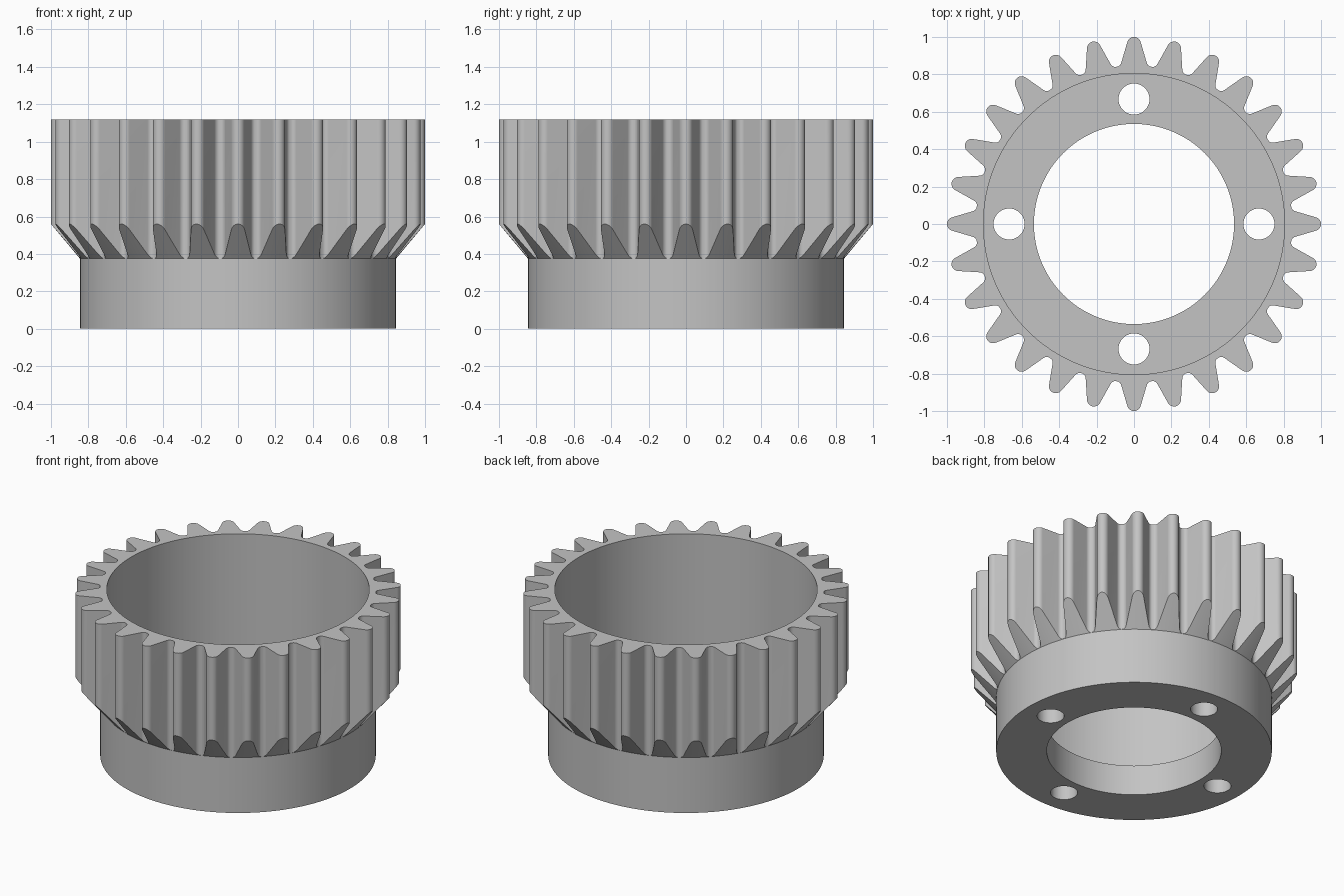
import bpy, bmesh, math
from mathutils import Vector

cube = bpy.data.objects.get("Cube")
if cube:
    bpy.data.objects.remove(cube, do_unlink=True)

TEETH = 28
TIP_R, ROOT_R, COLLAR_R = 1.0, 0.845, 0.845
CUP_R, BORE_R = 0.805, 0.535
TOP, FLOOR, COLLAR_TOP, CHAMFER_TOP = 1.12, 0.205, 0.375, 0.56
TIP_ROUND, ROOT_ROUND = 0.037, 0.031

metal = bpy.data.materials.new("grey metal")
metal.use_nodes = True
metal.diffuse_color = (0.55, 0.55, 0.55, 1)
metal.node_tree.nodes["Principled BSDF"].inputs["Base Color"].default_value = (0.55, 0.55, 0.55, 1)


def arc(centre, radius, start, end, steps):
    return [centre + radius * Vector((math.cos(a), math.sin(a)))
            for a in (start + (end - start) * i / steps for i in range(steps + 1))]


def half_tooth():
    """Rounded tip, straight flank and root fillet, as (angle from tooth axis, radius)."""
    half = math.pi / TEETH
    valley = Vector((math.sin(half), math.cos(half)))
    tip = Vector((0, TIP_R - TIP_ROUND))
    root = valley * (ROOT_R + ROOT_ROUND)
    gap = root - tip
    # the flank is the inner common tangent of the two arcs
    normal = math.atan2(gap.y, gap.x) + math.acos((TIP_ROUND + ROOT_ROUND) / gap.length)
    points = arc(tip, TIP_ROUND, math.pi / 2, normal, 7)
    points += arc(root, ROOT_ROUND, normal + math.pi, 1.5 * math.pi - half, 7)
    return [(math.atan2(p.x, p.y), p.length) for p in points]


# Toothed cup: every column of the outline carries the same wall section
half = half_tooth()
tooth = [(-a, r) for a, r in half[:0:-1]] + half[:-1]
slope = (CHAMFER_TOP - COLLAR_TOP) / (TIP_R - COLLAR_R)
bm = bmesh.new()
columns = []
for t in range(TEETH):
    for offset, r in tooth:
        a = math.pi / 2 + t * math.tau / TEETH + offset
        r = max(r, COLLAR_R + 0.001)
        section = [(BORE_R, 0), (COLLAR_R, 0), (COLLAR_R, COLLAR_TOP),
                   (r, COLLAR_TOP + (r - COLLAR_R) * slope), (r, TOP),
                   (CUP_R, TOP), (CUP_R, FLOOR), (BORE_R, FLOOR)]
        columns.append([bm.verts.new((q * math.cos(a), q * math.sin(a), z)) for q, z in section])
for i, col in enumerate(columns):
    nxt = columns[(i + 1) % len(columns)]
    for j in range(len(col)):
        k = (j + 1) % len(col)
        bm.faces.new((col[j], nxt[j], nxt[k], col[k]))
bmesh.ops.recalc_face_normals(bm, faces=bm.faces)
mesh = bpy.data.meshes.new("toothed_cup")
bm.to_mesh(mesh)
bm.free()
mesh.materials.append(metal)
gear = bpy.data.objects.new("toothed_cup", mesh)
bpy.context.collection.objects.link(gear)

# Four bolt holes through the floor
for i in range(4):
    a = i * math.pi / 2
    bpy.ops.mesh.primitive_cylinder_add(vertices=48, radius=0.083, depth=0.6,
                                        location=(0.668 * math.cos(a), 0.668 * math.sin(a), 0.1))
    cutter = bpy.context.object
    cutter.name = f"bolt_hole_cutter_{i + 1}"
    cutter.data.materials.append(metal)
    cut = gear.modifiers.new("bolt hole", "BOOLEAN")
    cut.operation, cut.solver, cut.object = "DIFFERENCE", "EXACT", cutter
    bpy.ops.object.select_all(action="DESELECT")
    gear.select_set(True)
    bpy.context.view_layer.objects.active = gear
    bpy.ops.object.modifier_apply(modifier=cut.name)
    bpy.data.objects.remove(cutter, do_unlink=True)

bpy.ops.object.shade_smooth_by_angle(angle=math.radians(30))
